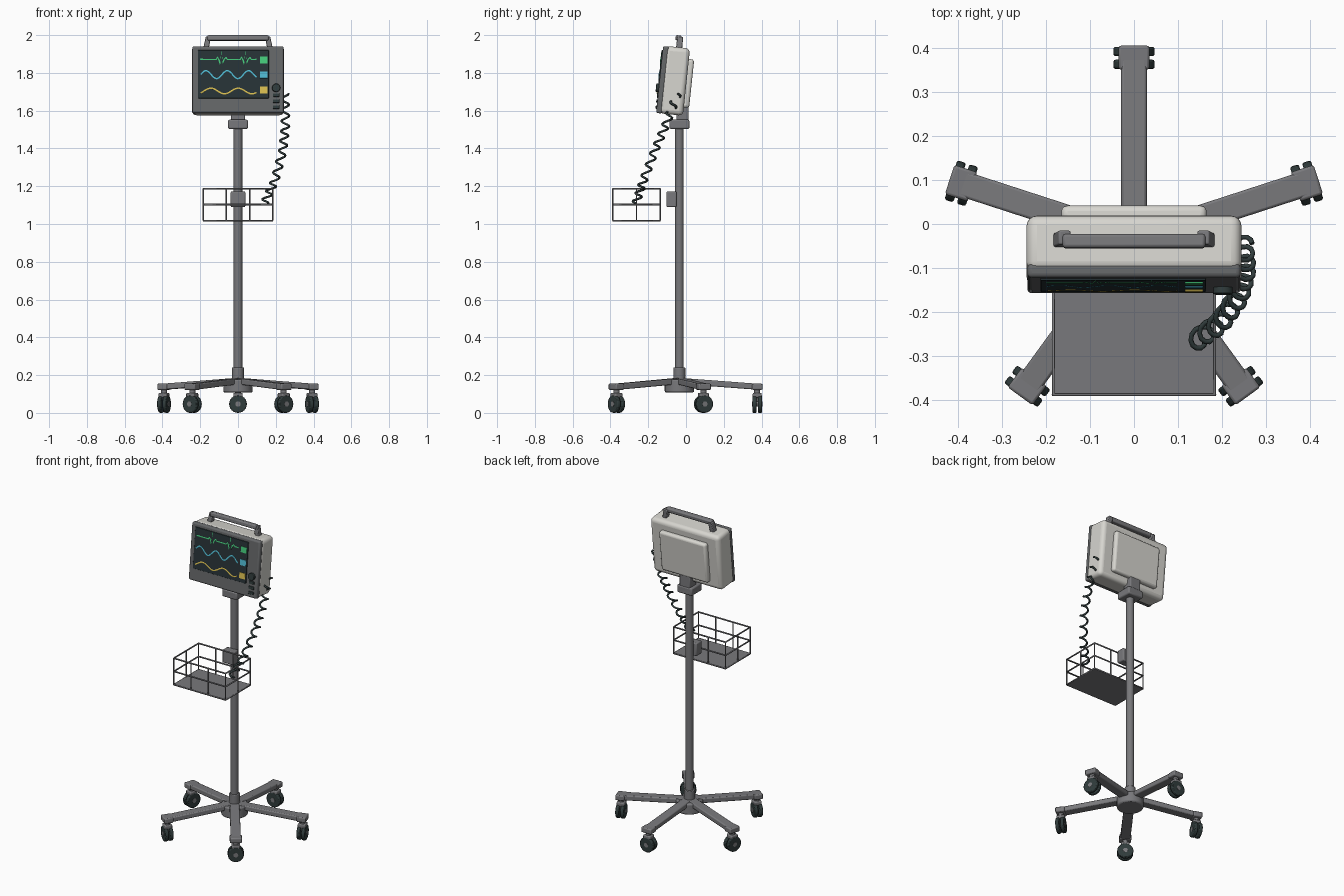
import bpy, bmesh, math
from mathutils import Matrix, Vector

cube = bpy.data.objects.get("Cube")
if cube:
    bpy.data.objects.remove(cube, do_unlink=True)


def material(name, r, g, b):
    m = bpy.data.materials.new(name)
    m.use_nodes = True
    m.diffuse_color = (r, g, b, 1)
    bsdf = m.node_tree.nodes["Principled BSDF"]
    bsdf.inputs["Base Color"].default_value = (r, g, b, 1)
    bsdf.inputs["Roughness"].default_value = 0.6
    return m


METAL = material("grey metal", 0.19, 0.19, 0.2)
SHELL = material("light shell", 0.68, 0.67, 0.63)
BEZEL = material("bezel grey", 0.13, 0.135, 0.14)
RUBBER = material("dark rubber", 0.03, 0.045, 0.045)
GLASS = material("screen glass", 0.02, 0.032, 0.037)
GREEN = material("green trace", 0.06, 0.6, 0.2)
CYAN = material("cyan trace", 0.08, 0.5, 0.65)
YELLOW = material("yellow trace", 0.7, 0.52, 0.08)
IDENTITY = Matrix.Identity(4)


def finish(name, bm, mat, frame, bevel=0.0, segments=2):
    mesh = bpy.data.meshes.new(name)
    bm.transform(frame)
    bmesh.ops.recalc_face_normals(bm, faces=bm.faces)
    bm.to_mesh(mesh)
    bm.free()
    mesh.materials.append(mat)
    obj = bpy.data.objects.new(name, mesh)
    bpy.context.collection.objects.link(obj)
    if bevel:
        mod = obj.modifiers.new("Bevel", 'BEVEL')
        mod.width, mod.segments = bevel, segments
    return obj


def box(name, low, high, mat, frame=IDENTITY, bevel=0.0, segments=2, shear=0.0):
    """Box between two corners; shear lowers z along +y."""
    low, high = Vector(low), Vector(high)
    bm = bmesh.new()
    bmesh.ops.create_cube(bm, size=1)
    for v in bm.verts:
        v.co = Vector(low[i] + (v.co[i] + 0.5) * (high[i] - low[i]) for i in range(3))
        v.co.z -= shear * (v.co.y - low.y)
    return finish(name, bm, mat, frame, bevel, segments)


def cylinder(name, radius, z0, z1, mat, frame=IDENTITY, bevel=0.0, top=None, sides=24):
    bm = bmesh.new()
    bmesh.ops.create_cone(bm, cap_ends=True, segments=sides, radius1=radius,
                          radius2=radius if top is None else top, depth=z1 - z0)
    bmesh.ops.translate(bm, verts=bm.verts, vec=(0, 0, (z0 + z1) / 2))
    return finish(name, bm, mat, frame, bevel)


def tube(name, paths, radius, mat, frame=IDENTITY, cyclic=False, resolution=1):
    curve = bpy.data.curves.new(name, 'CURVE')
    curve.dimensions = '3D'
    curve.bevel_depth, curve.bevel_resolution = radius, resolution
    curve.use_fill_caps = True
    for path in paths:
        spline = curve.splines.new('POLY')
        spline.points.add(len(path) - 1)
        for p, co in zip(spline.points, path):
            p.co = (*co, 1)
        spline.use_cyclic_u = cyclic
    curve.materials.append(mat)
    obj = bpy.data.objects.new(name, curve)
    obj.matrix_world = frame
    bpy.context.collection.objects.link(obj)
    return obj


# Pole, hub and collars
pole = Matrix.Translation((0, -0.035, 0))
cylinder("base_hub", 0.078, 0.108, 0.178, METAL, pole, 0.008)
cylinder("pole_collar", 0.032, 0.17, 0.24, METAL, pole, 0.004)
cylinder("pole", 0.023, 0.2, 1.54, METAL, pole)

# Five legs with twin-wheel casters
for i in range(5):
    leg = pole @ Matrix.Rotation(math.tau * i / 5, 4, 'Z')
    box(f"leg_{i + 1}", (-0.029, 0.02, 0.152), (0.029, 0.435, 0.184), METAL, leg, 0.006, shear=0.075)
    box(f"leg_tip_{i + 1}", (-0.035, 0.385, 0.122), (0.035, 0.44, 0.155), METAL, leg, 0.006)
    cylinder(f"caster_stem_{i + 1}", 0.016, 0.06, 0.13, METAL, leg @ Matrix.Translation((0, 0.412, 0)))
    box(f"caster_fork_{i + 1}", (-0.025, 0.388, 0.08), (0.025, 0.436, 0.106), METAL, leg, 0.006)
    axle = leg @ Matrix.Translation((0, 0.412, 0.047)) @ Matrix.Rotation(math.pi / 2, 4, 'X')
    cylinder(f"caster_axle_{i + 1}", 0.014, -0.027, 0.027, METAL, axle)
    for side, z in (("inner", 0.004), ("outer", -0.025)):
        cylinder(f"caster_wheel_{side}_{i + 1}", 0.047, z, z + 0.021, RUBBER, axle, 0.005)

# Wire basket and its clamp
X, Y0, Y1, Z0, Z1 = 0.183, -0.387, -0.137, 1.018, 1.187
box("basket_floor", (-X, Y0, Z0 - 0.003), (X, Y1, Z0 + 0.003), METAL)
corners = [(-X, Y0), (X, Y0), (X, Y1), (-X, Y1)]
tube("basket_rails", [[(x, y, z) for x, y in corners] for z in (Z0, 1.103, Z1)],
     0.005, METAL, cyclic=True)
posts = [(x, y) for x in (-X, -X / 3, X / 3, X) for y in (Y0, Y1)]
posts += [(x, (Y0 + Y1) / 2) for x in (-X, X)]
tube("basket_posts", [[(x, y, Z0), (x, y, Z1)] for x, y in posts], 0.004, METAL)
box("basket_clamp", (-0.039, -0.104, 1.09), (0.039, -0.05, 1.172), METAL, bevel=0.006)

# Monitor mount
box("mount_clamp", (-0.053, -0.088, 1.503), (0.053, 0.018, 1.552), METAL, bevel=0.008)
box("mount_neck", (-0.037, -0.05, 1.54), (0.037, 0.014, 1.64), METAL, bevel=0.005)

# Monitor housing, tilted slightly upward
tilt = Matrix.Translation((0, -0.063, 1.757)) @ Matrix.Rotation(math.radians(-6), 4, 'X')
box("monitor_shell", (-0.244, -0.064, -0.178), (0.244, 0.066, 0.18), SHELL, tilt, 0.024, 4)
box("monitor_bezel", (-0.242, -0.077, -0.178), (0.242, -0.045, 0.178), BEZEL, tilt, 0.01, 3)
box("monitor_back_panel", (-0.165, 0.055, -0.134), (0.165, 0.094, 0.124), SHELL, tilt, 0.014, 3)
box("screen", (-0.212, -0.082, -0.1), (0.163, -0.074, 0.156), GLASS, tilt, 0.002)

# Carry handle
for s in (-1, 1):
    slant = tilt @ Matrix.Translation((s * 0.164, 0.008, 0.2)) @ Matrix.Rotation(-s * 0.2, 4, 'Y')
    box("handle_post_" + ("left" if s > 0 else "right"), (-0.014, -0.016, -0.03),
        (0.014, 0.016, 0.036), METAL, slant, 0.004)
box("handle_grip", (-0.162, -0.016, 0.215), (0.162, 0.016, 0.243), METAL, tilt, 0.007)

# Traces, flattened onto the screen
flat = tilt @ Matrix.Translation((0, -0.082, 0)) @ Matrix.Diagonal((1, 0.3, 1, 1))
beat = [(-0.025, 0), (-0.018, 0.012), (-0.01, -0.004), (-0.005, -0.028),
        (0.002, 0.044), (0.01, -0.02), (0.016, 0), (0.026, 0.01), (0.034, 0)]
pulse = [(-0.2, 0)] + [(c + x, z) for c in (-0.09, 0.037) for x, z in beat] + [(0.098, 0)]
tube("pulse_trace", [[(x, 0, z + 0.106) for x, z in pulse]], 0.0045, GREEN, flat)


def wave(name, height, amplitude, period, phase, mat):
    xs = [-0.197 + 0.295 * k / 60 for k in range(61)]
    tube(name, [[(x, 0, height + amplitude * math.sin(math.tau * (x + phase) / period))
                 for x in xs]], 0.0045, mat, flat)


wave("oxygen_trace", 0.025, 0.021, 0.113, 0.198, CYAN)
wave("breath_trace", -0.062, 0.015, 0.145, 0.18, YELLOW)
for name, z, mat in (("pulse", 0.103, GREEN), ("oxygen", 0.024, CYAN), ("breath", -0.057, YELLOW)):
    box(name + "_readout", (0.116, -0.085, z - 0.018), (0.157, -0.08, z + 0.018), mat, tilt)

# Knob and buttons
face = tilt @ Matrix.Translation((0.202, -0.074, -0.045)) @ Matrix.Rotation(math.pi / 2, 4, 'X')
cylinder("knob", 0.022, 0, 0.018, RUBBER, face, 0.003)
for i in range(3):
    z = -0.083 - 0.032 * i
    box(f"button_{i + 1}", (0.184, -0.083, z - 0.009), (0.22, -0.072, z + 0.009), RUBBER, tilt, 0.003)

# Coiled cable from the monitor's side down into the basket
route = [Vector(p) for p in ((0.247, -0.045, 1.69), (0.252, -0.105, 1.53), (0.238, -0.165, 1.39),
                             (0.195, -0.225, 1.23), (0.14, -0.265, 1.11))]
coil = []
STEPS, TURNS = 120, 11
for k in range(STEPS + 1):
    t = k / STEPS * (len(route) - 1)
    j = min(int(t), len(route) - 2)
    a = math.tau * TURNS * k / STEPS
    coil.append(route[j].lerp(route[j + 1], t - j) + 0.021 * Vector((math.cos(a), math.sin(a), 0)))
tube("coiled_cable", [coil], 0.006, RUBBER)

# Smooth shading with sharp edges kept
bpy.ops.object.select_all(action='DESELECT')
for obj in bpy.context.collection.objects:
    if obj.type == 'MESH':
        obj.select_set(True)
        bpy.context.view_layer.objects.active = obj
bpy.ops.object.shade_smooth_by_angle(angle=math.radians(35))
